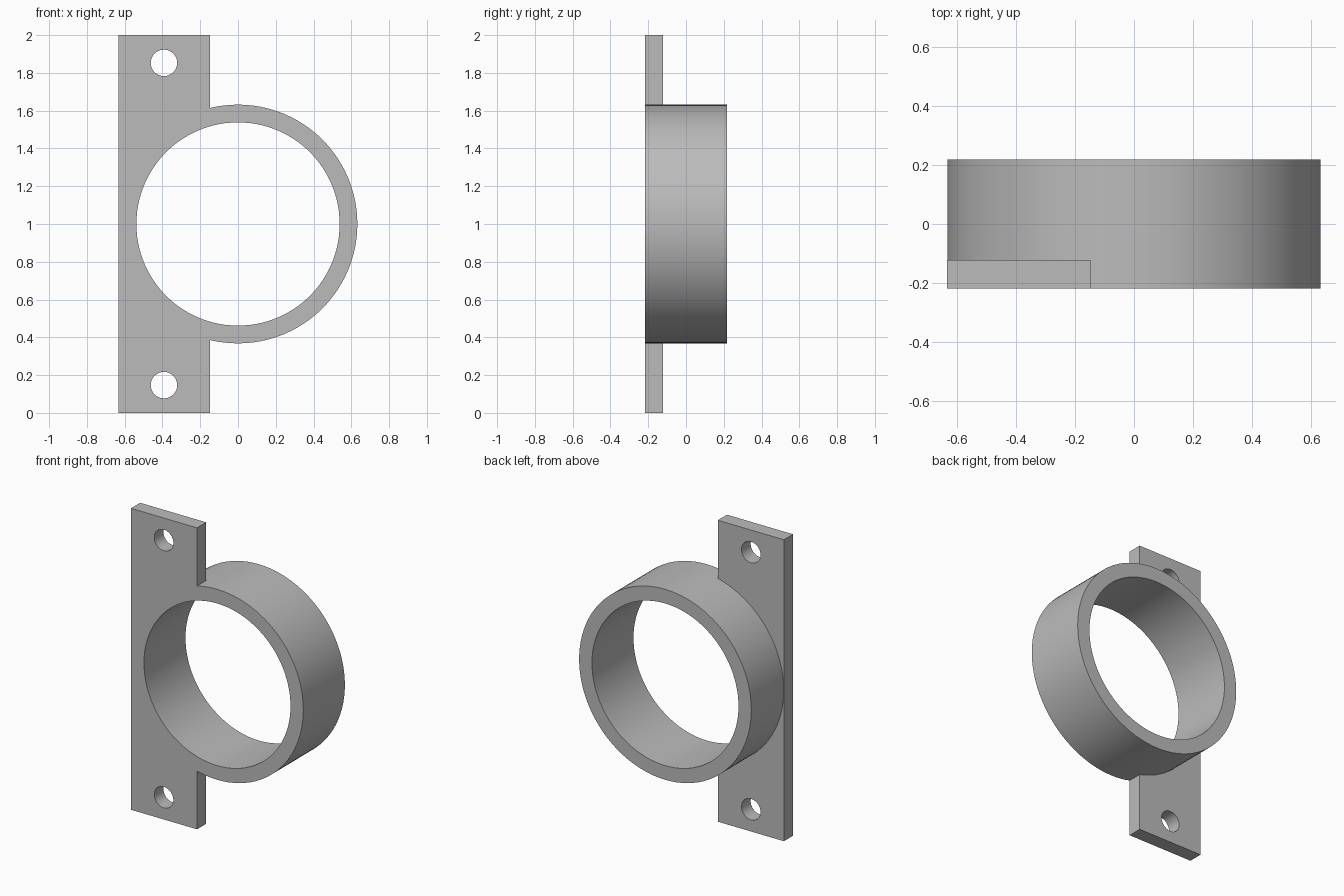
import bpy
import math

default = bpy.data.objects.get("Cube")
if default:
    bpy.data.objects.remove(default, do_unlink=True)

FRONT, BACK = -0.218, 0.218
PLATE_BACK = -0.122
LEFT_EDGE, RIGHT_EDGE = -0.633, -0.148
OUTER_R, INNER_R, HOLE_R = 0.632, 0.538, 0.07

grey = bpy.data.materials.new("plain grey")
grey.use_nodes = True
colour = (0.5, 0.5, 0.5, 1)
grey.diffuse_color = colour
grey.node_tree.nodes["Principled BSDF"].inputs["Base Color"].default_value = colour


def cylinder(name, x, z, radius, y0, y1, sides):
    """Cylinder lying along y, with its transform applied."""
    bpy.ops.mesh.primitive_cylinder_add(
        vertices=sides, radius=radius, depth=y1 - y0,
        location=(x, (y0 + y1) / 2, z), rotation=(math.pi / 2, 0, 0))
    obj = bpy.context.object
    obj.name = name
    bpy.ops.object.transform_apply(location=True, rotation=True, scale=True)
    return obj


def combine(target, tool, operation):
    """Apply an exact boolean and remove the used tool."""
    mod = target.modifiers.new(operation.lower(), "BOOLEAN")
    mod.operation = operation
    mod.solver = "EXACT"
    mod.object = tool
    bpy.context.view_layer.objects.active = target
    bpy.ops.object.modifier_apply(modifier=mod.name)
    bpy.data.objects.remove(tool, do_unlink=True)


# Upright mounting plate
bpy.ops.mesh.primitive_cube_add(
    size=1, location=((LEFT_EDGE + RIGHT_EDGE) / 2, (FRONT + PLATE_BACK) / 2, 1))
bracket = bpy.context.object
bracket.name = "ring_bracket"
bracket.scale = (RIGHT_EDGE - LEFT_EDGE, PLATE_BACK - FRONT, 2)
bpy.ops.object.transform_apply(location=True, rotation=True, scale=True)

# Ring body joined to the plate, then bored through
combine(bracket, cylinder("ring_body", 0, 1, OUTER_R, FRONT, BACK, 96), "UNION")
combine(bracket, cylinder("ring_bore", 0, 1, INNER_R, -0.5, 0.5, 96), "DIFFERENCE")

# Screw holes near both plate ends
for side in (-1, 1):
    hole = cylinder("screw_hole", -0.392, 1 + side * 0.853, HOLE_R, -0.5, 0.5, 40)
    combine(bracket, hole, "DIFFERENCE")

# Flat grey finish with crisp edges
bracket.data.materials.clear()
bracket.data.materials.append(grey)
for face in bracket.data.polygons:
    face.material_index = 0
bpy.ops.object.select_all(action="DESELECT")
bracket.select_set(True)
bpy.context.view_layer.objects.active = bracket
bpy.ops.object.shade_smooth_by_angle(angle=math.radians(30))
